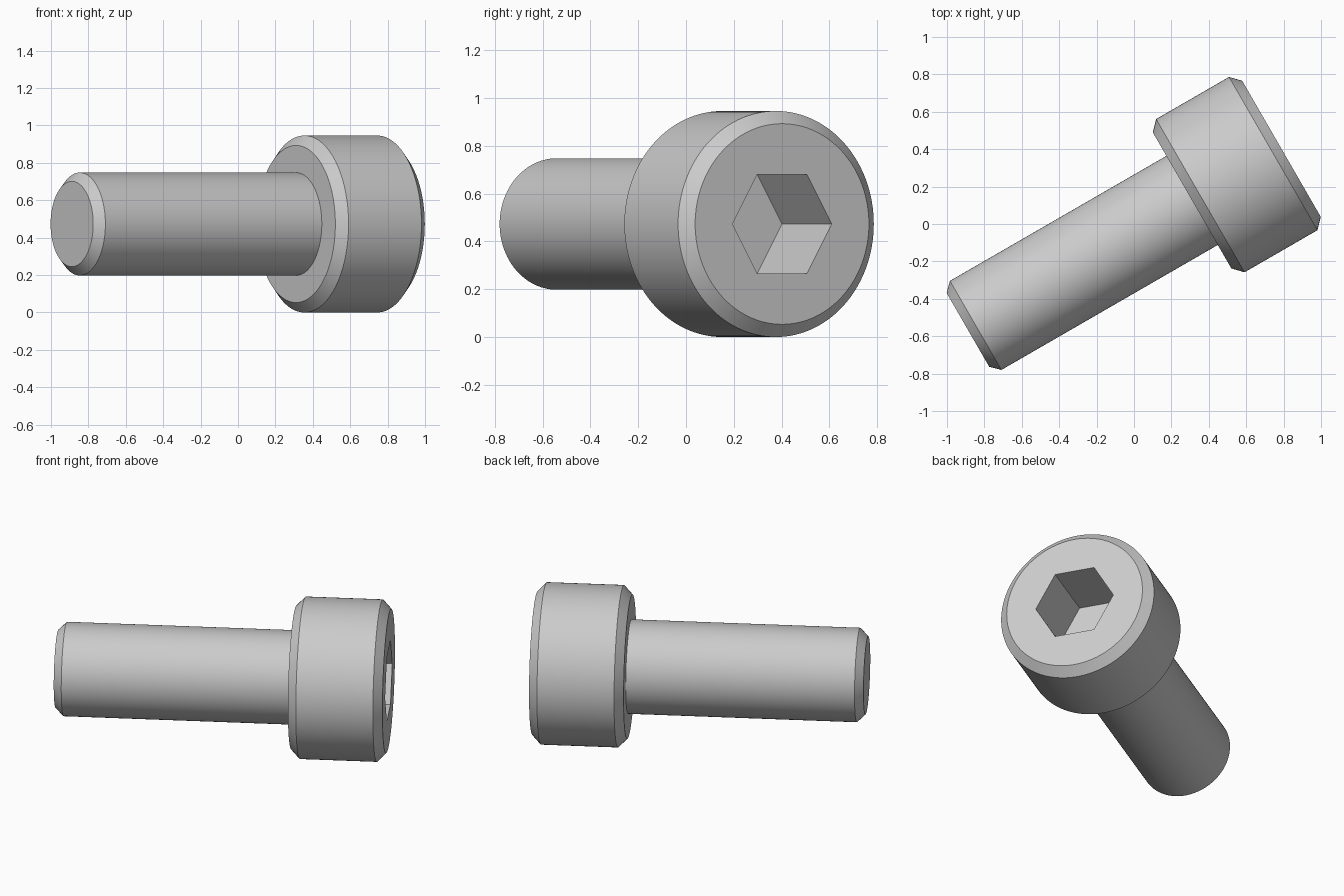
import bpy, bmesh
from math import sin, cos, pi, radians
from mathutils import Matrix

cube = bpy.data.objects.get("Cube")
if cube:
    bpy.data.objects.remove(cube, do_unlink=True)

steel = bpy.data.materials.new("steel grey")
steel.use_nodes = True
steel.diffuse_color = (0.6, 0.6, 0.6, 1)
steel.node_tree.nodes["Principled BSDF"].inputs["Base Color"].default_value = (0.6, 0.6, 0.6, 1)

# Local z runs along the bolt, which lies level and is turned about the vertical
PLACE = (Matrix.Translation((0.023, -0.04, 0.473))
         @ Matrix.Rotation(radians(30), 4, 'Z') @ Matrix.Rotation(radians(90), 4, 'Y'))


def turned(name, profile, sides):
    """Solid of revolution from (radius, position along axis) pairs, capped at both ends."""
    bm = bmesh.new()
    rings = [[bm.verts.new((r * sin(2 * pi * i / sides), r * cos(2 * pi * i / sides), z))
              for i in range(sides)] for r, z in profile]
    for a, b in zip(rings, rings[1:]):
        for i in range(sides):
            j = (i + 1) % sides
            bm.faces.new((a[i], a[j], b[j], b[i]))
    bm.faces.new(rings[0])
    bm.faces.new(rings[-1])
    bmesh.ops.recalc_face_normals(bm, faces=bm.faces)
    mesh = bpy.data.meshes.new(name)
    bm.to_mesh(mesh)
    bm.free()
    mesh.materials.append(steel)
    obj = bpy.data.objects.new(name, mesh)
    obj.matrix_world = PLACE
    bpy.context.collection.objects.link(obj)
    return obj


def activate(obj):
    bpy.ops.object.select_all(action='DESELECT')
    obj.select_set(True)
    bpy.context.view_layer.objects.active = obj


# Chamfered shaft, running a little way into the head
shaft = turned("shaft", [(0.228, -1.052), (0.275, -1.004), (0.275, 0.38)], 96)

# Head, chamfered at both rims
head = turned("head", [(0.42, 0.332), (0.473, 0.383), (0.473, 0.833), (0.42, 0.884)], 128)

# Hexagonal socket cut into the head
cutter = turned("socket_cutter", [(0.24, 0.468), (0.24, 1)], 6)
cutter.hide_render = True
cut = head.modifiers.new("socket", 'BOOLEAN')
cut.operation = 'DIFFERENCE'
cut.solver = 'EXACT'
cut.object = cutter
activate(head)
bpy.ops.object.modifier_apply(modifier=cut.name)
bpy.data.objects.remove(cutter, do_unlink=True)

# Smooth sides with crisp chamfer edges
for part in (shaft, head):
    activate(part)
    bpy.ops.object.shade_smooth_by_angle(angle=radians(30))
